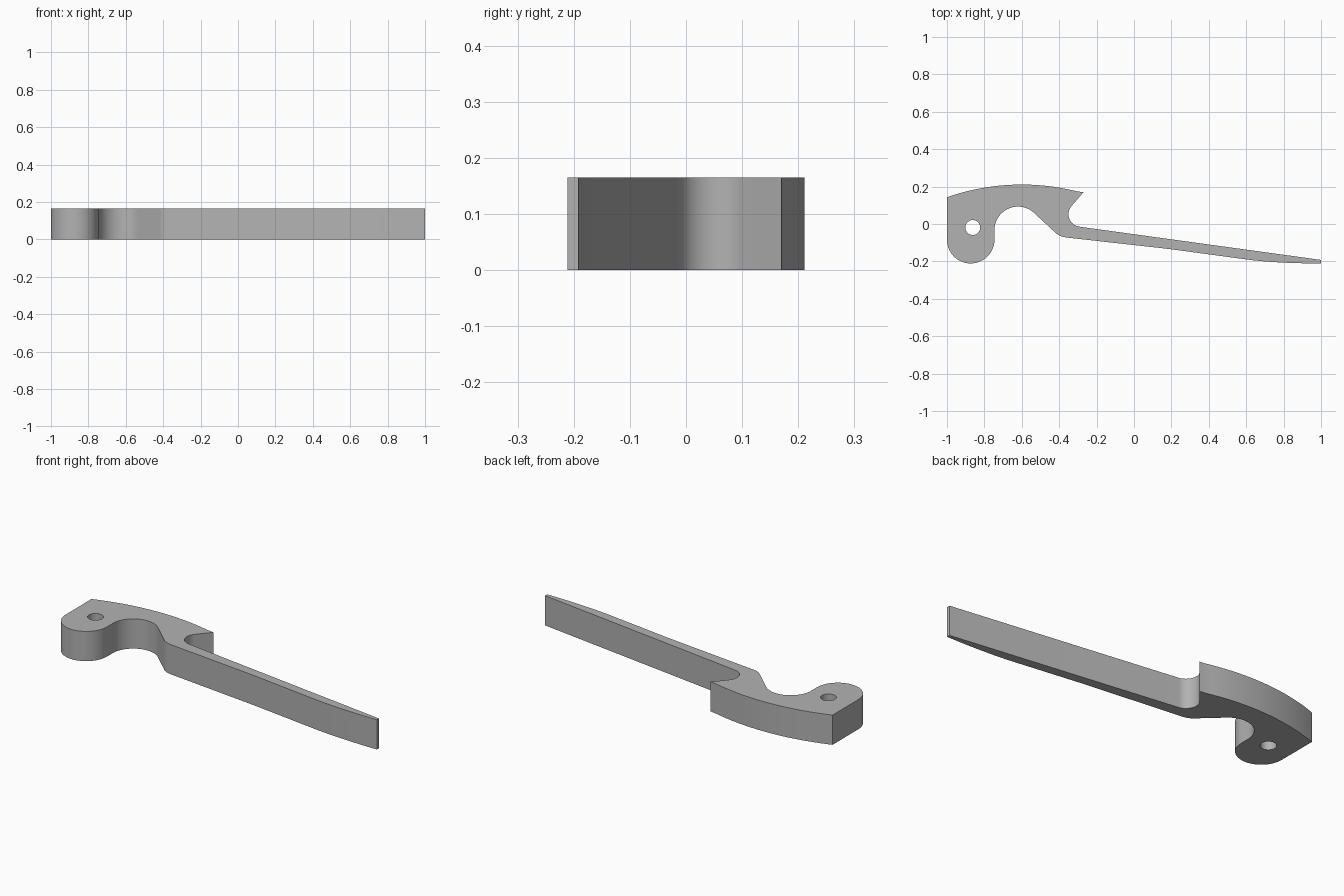
import bpy, bmesh
from math import sin, cos, radians

if "Cube" in bpy.data.objects:
    bpy.data.objects.remove(bpy.data.objects["Cube"], do_unlink=True)

THICKNESS = 0.165


def arc(cx, cy, r, start, end, steps):
    """Points on a circle between two angles in degrees."""
    angles = [radians(start + (end - start) * i / steps) for i in range(steps + 1)]
    return [(cx + r * cos(a), cy + r * sin(a)) for a in angles]


def bend(a, b, c, steps):
    """Quadratic curve from a to c, pulled towards b."""
    ts = [i / steps for i in range(steps + 1)]
    return [tuple((1 - t) ** 2 * p + 2 * t * (1 - t) * q + t * t * r
                  for p, q, r in zip(a, b, c)) for t in ts]


# Outline, counter-clockwise from the rear left corner
outline = [(-1, 0.143)]
outline += arc(-0.873, -0.084, 0.127, 180, 360, 32)               # pivot lobe
outline += arc(-0.62, -0.033, 0.126, 180, 45, 28)                 # finger arch
outline += bend((-0.425, -0.042), (-0.4, -0.069), (-0.355, -0.073), 8)
outline += [(0.19, -0.134)]                                       # handle underside
outline += bend((0.62, -0.192), (0.78, -0.211), (1, -0.211), 12)  # handle tip
outline += [(1, -0.192)]
outline += arc(-0.283, 0.052, 0.067, 262, 139, 20)                # hook notch
outline += [(-0.27, 0.17)]                                        # hook point
outline += arc(-0.6, -0.999, 1.21, 74.5, 109, 24)[1:-1]           # curved back

hole = arc(-0.862, -0.019, 0.04, 0, 360, 32)[:-1]

# Fill the profile around the pin hole, then extrude it upwards
bm = bmesh.new()
edges = []
for loop in (outline, hole):
    verts = [bm.verts.new((x, y, 0)) for x, y in loop]
    edges += [bm.edges.new((v, verts[i - 1])) for i, v in enumerate(verts)]
bmesh.ops.triangle_fill(bm, use_beauty=True, edges=edges, normal=(0, 0, 1))
raised = bmesh.ops.extrude_face_region(bm, geom=bm.faces[:], use_keep_orig=True)
top = [g for g in raised["geom"] if isinstance(g, bmesh.types.BMVert)]
bmesh.ops.translate(bm, verts=top, vec=(0, 0, THICKNESS))
bmesh.ops.recalc_face_normals(bm, faces=bm.faces[:])

mesh = bpy.data.meshes.new("lever")
bm.to_mesh(mesh)
bm.free()
lever = bpy.data.objects.new("lever", mesh)
bpy.context.collection.objects.link(lever)

# Plain grey material
grey = bpy.data.materials.new("light_grey")
grey.use_nodes = True
colour = (0.45, 0.45, 0.45, 1)
grey.diffuse_color = colour
grey.node_tree.nodes["Principled BSDF"].inputs["Base Color"].default_value = colour
mesh.materials.append(grey)

# Smooth rounded walls with crisp rims
bpy.ops.object.select_all(action="DESELECT")
lever.select_set(True)
bpy.context.view_layer.objects.active = lever
bpy.ops.object.shade_smooth_by_angle(angle=radians(30))
